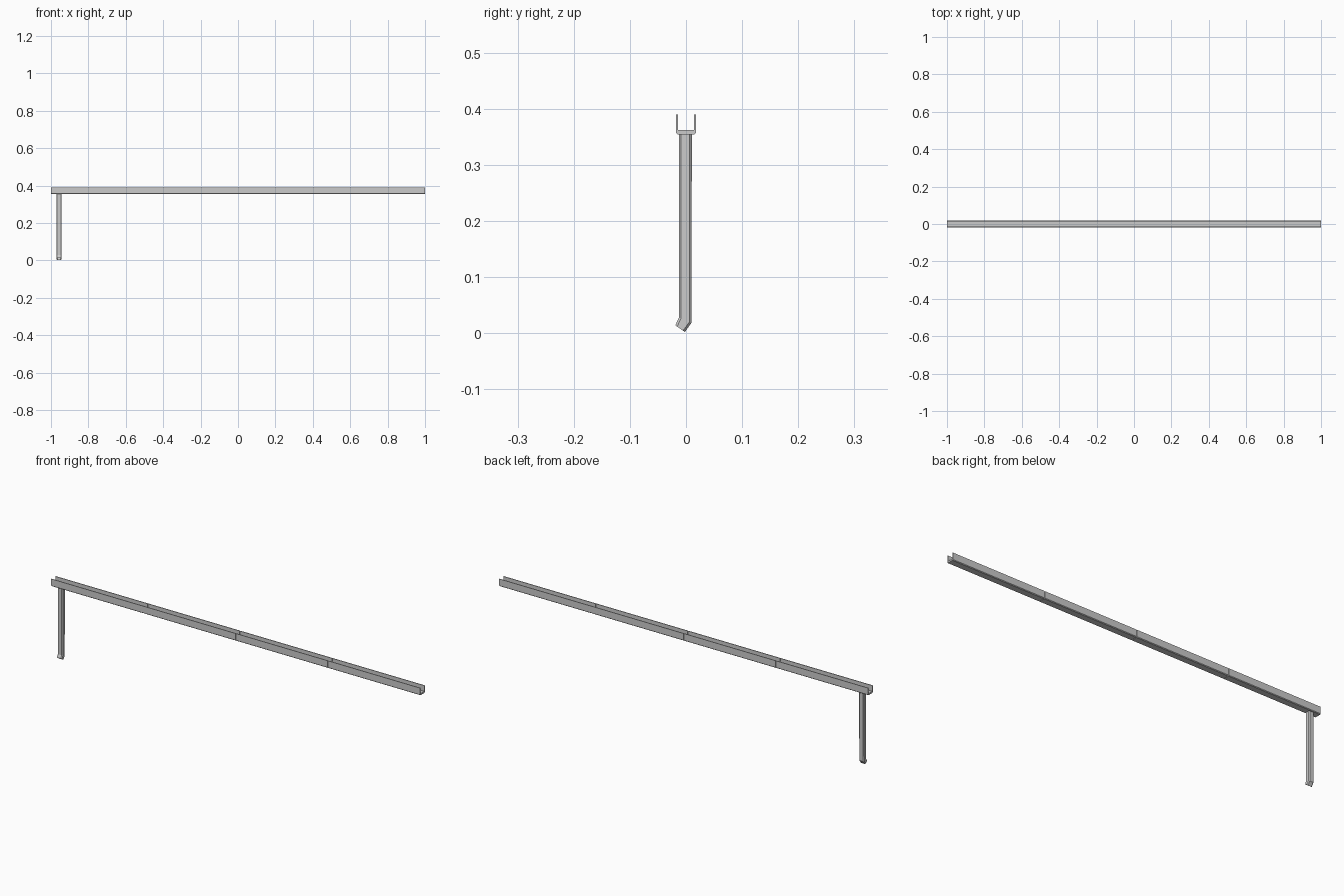
import bpy, bmesh
from mathutils import Vector

if "Cube" in bpy.data.objects:
    bpy.data.objects.remove(bpy.data.objects["Cube"])


def loft(name, rings, caps=True, closed=True):
    """Skin a list of equal-length point rings into a mesh object."""
    bm = bmesh.new()
    vs = [[bm.verts.new(p) for p in r] for r in rings]
    n = len(vs[0])
    pairs = list(zip(vs, vs[1:]))
    if not caps:
        pairs.append((vs[-1], vs[0]))
    for a, b in pairs:
        for i in range(n):
            j = (i + 1) % n
            bm.faces.new((a[i], a[j], b[j], b[i]))
    if caps:
        bm.faces.new(vs[0][::-1])
        bm.faces.new(vs[-1])
    bmesh.ops.recalc_face_normals(bm, faces=bm.faces)
    me = bpy.data.meshes.new(name)
    bm.to_mesh(me)
    bm.free()
    ob = bpy.data.objects.new(name, me)
    bpy.context.collection.objects.link(ob)
    return ob


# U-shaped gutter, four half-unit lengths with tiny gaps at the seams
half = [(0.015, 0.354), (0.018, 0.357), (0.018, 0.39), (0.0145, 0.39), (0.0145, 0.362)]
profile = half + [(-y, z) for y, z in reversed(half)]
for i in range(4):
    x0 = -1 + i * 0.5
    x1 = x0 + 0.5
    a = x0 + (0.001 if i else 0)
    b = x1 - (0.001 if i < 3 else 0)
    loft(f"gutter_length_{i + 1}", [[(x, y, z) for y, z in profile] for x in (a, b)])

# Hollow square downpipe with an angled spout
PX, HX, T, C = -0.957, 0.0135, 0.002, 0.004
path = [((-0.0125, 0.356), (0.0105, 0.356)),
        ((-0.0125, 0.028), (0.0095, 0.018)),
        ((-0.0190, 0.014), (-0.002, 0.002))]


def ring(front, back, inset):
    f, k = Vector((0, *front)), Vector((0, *back))
    d = (k - f).normalized()
    f, k, h = f + d * inset, k - d * inset, HX - inset
    c = C - inset * 0.5
    off = Vector((PX, 0, 0))
    pts = []
    for base, s in ((f, 1), (k, -1)):
        e = [Vector((-h, 0, 0)) + d * c * s, Vector((-h + c, 0, 0)),
             Vector((h - c, 0, 0)), Vector((h, 0, 0)) + d * c * s]
        pts += [off + base + v for v in (e if s > 0 else e[::-1])]
    return pts


outer = [ring(f, k, 0) for f, k in path]
inner = [ring(f, k, T) for f, k in path]
loft("downpipe", outer + inner[::-1], caps=False)
